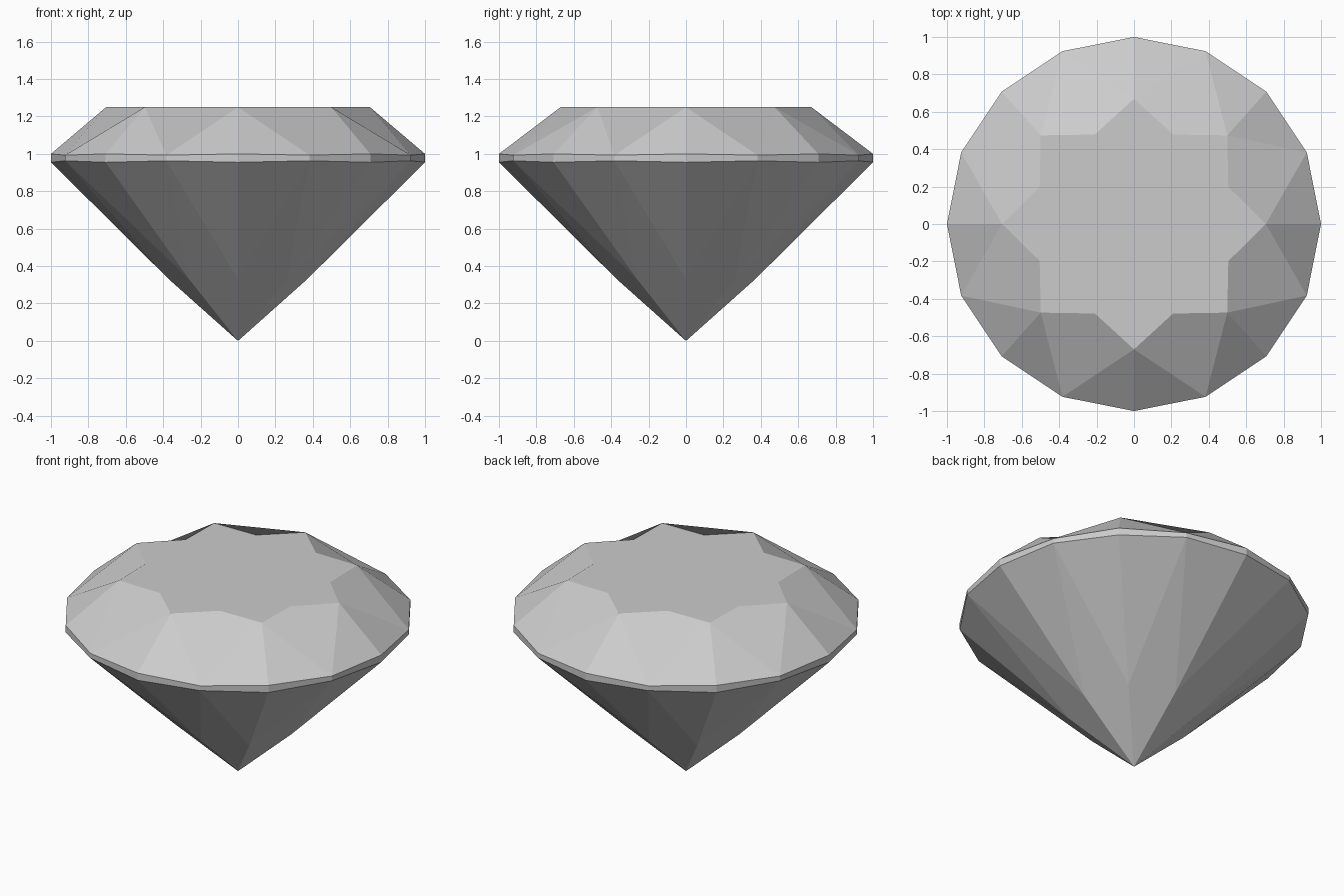
import bpy
from math import cos, sin, pi

if "Cube" in bpy.data.objects:
    bpy.data.objects.remove(bpy.data.objects["Cube"])

verts, faces = [], []

def ring(n, rx, ry, z_even, z_odd, start=0.0):
    """Add a ring of n points, alternating between two heights."""
    first = len(verts)
    for i in range(n):
        a = start + 2 * pi * i / n
        verts.append((rx * cos(a), ry * sin(a), z_odd if i % 2 else z_even))
    return list(range(first, first + n))

# Rings from top to bottom
table = ring(8, 0.546, 0.518, 1.25, 1.25, pi / 8)
tips = ring(8, 0.705, 0.67, 1.25, 1.25)
upper = ring(16, 1, 1, 1.0, 0.993)
lower = ring(16, 1, 1, 0.955, 0.963)
pavilion = ring(8, 0.37, 0.37, 0.33, 0.33)
culet = len(verts)
verts.append((0, 0, 0))

# Flat table with its star points
faces.append(table)
for i in range(8):
    j = (i + 1) % 8
    g, m, k = 2 * i, 2 * i + 1, (2 * i + 2) % 16
    faces.append((table[i - 1], tips[i], table[i]))
    # Crown kite: valley-folded beside the x axis, ridge-folded elsewhere
    if i in (0, 3, 4, 7):
        faces.append((table[i], tips[i], upper[m], tips[j]))
    else:
        faces.append((tips[i], upper[m], tips[j], table[i]))
    # Crown triangles, girdle band, pavilion triangles
    faces.append((tips[i], upper[g], upper[m]))
    faces.append((tips[j], upper[m], upper[k]))
    faces.append((upper[g], lower[g], lower[m], upper[m]))
    faces.append((upper[m], lower[m], lower[k], upper[k]))
    faces.append((lower[g], pavilion[i], lower[m]))
    faces.append((lower[m], pavilion[j], lower[k]))
    # Pavilion kite down to the point
    faces.append((culet, pavilion[j], lower[m], pavilion[i]))

mesh = bpy.data.meshes.new("cut_gem")
mesh.from_pydata(verts, [], faces)
mesh.update()
gem = bpy.data.objects.new("cut_gem", mesh)
bpy.context.collection.objects.link(gem)
